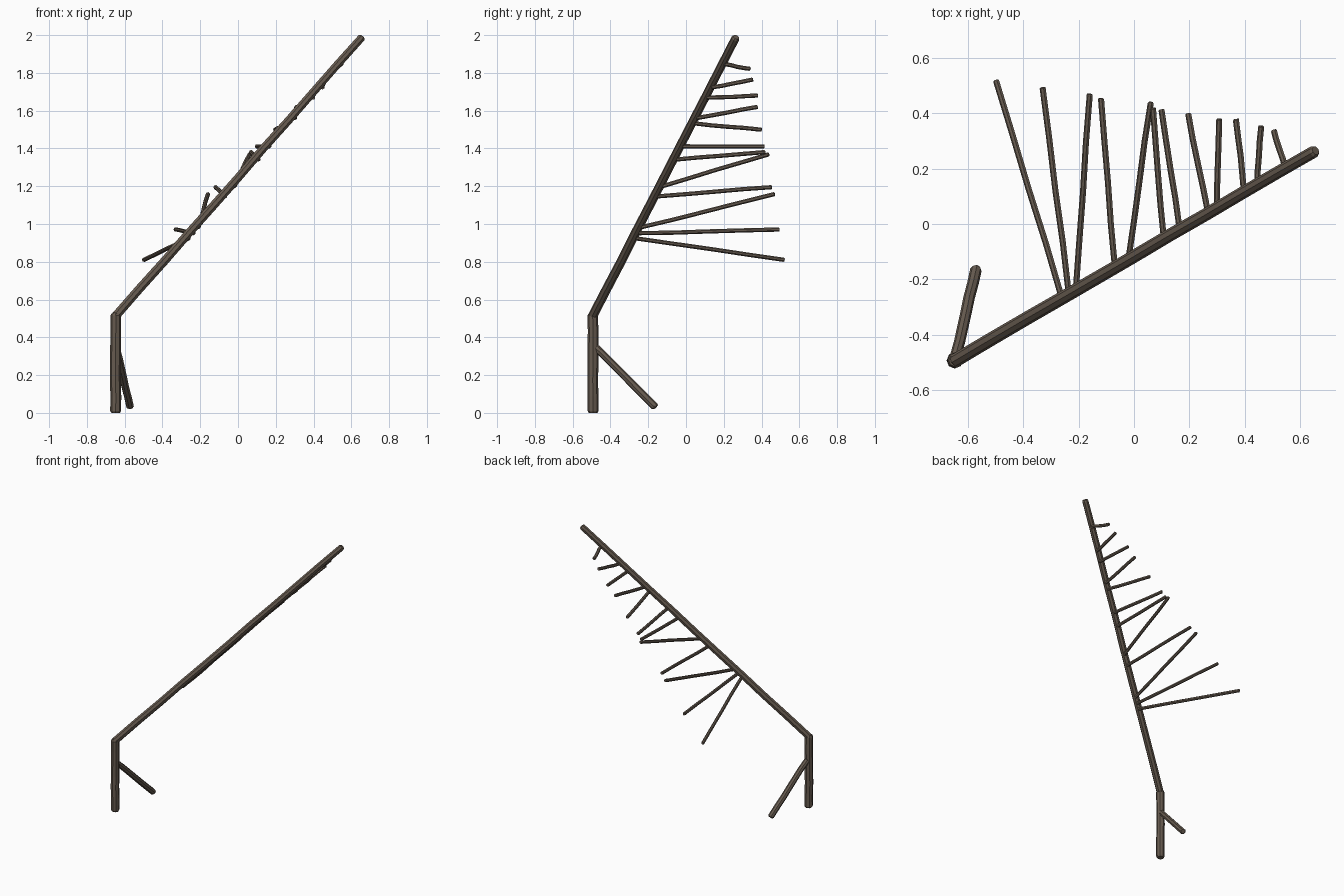
import bpy, math, random
from mathutils import Vector

if "Cube" in bpy.data.objects:
    bpy.data.objects.remove(bpy.data.objects["Cube"])

random.seed(4)
wood = bpy.data.materials.new("weathered brown wood")
wood.diffuse_color = (0.135, 0.105, 0.08, 1)
wood.use_nodes = True
wood.node_tree.nodes["Principled BSDF"].inputs["Base Color"].default_value = wood.diffuse_color


def stick(name, a, b, r1, r2, sides=8, rings=6, wobble=0.0015):
    """Slightly irregular tapered stick from a to b with rounded end rims."""
    a, b = Vector(a), Vector(b)
    d = b - a
    q = d.to_track_quat('Z', 'Y')
    length = d.length
    lip = r2 * 0.4
    stops = [(0, 0.8), (lip, 1)]
    stops += [(length * i / rings, 1) for i in range(1, rings)]
    stops += [(length - lip, 1), (length, 0.75)]
    verts, faces = [], []
    for h, s in stops:
        r = (r1 + (r2 - r1) * h / length) * s
        ox, oy = random.uniform(-wobble, wobble), random.uniform(-wobble, wobble)
        for k in range(sides):
            t = math.tau * k / sides
            verts.append(a + q @ Vector((r * math.cos(t) + ox, r * math.sin(t) + oy, h)))
    for i in range(len(stops) - 1):
        for k in range(sides):
            n = (k + 1) % sides
            faces.append((i * sides + k, i * sides + n, (i + 1) * sides + n, (i + 1) * sides + k))
    last = (len(stops) - 1) * sides
    faces.append(tuple(reversed(range(sides))))
    faces.append(tuple(range(last, last + sides)))
    me = bpy.data.meshes.new(name)
    me.from_pydata(verts, [], faces)
    me.materials.append(wood)
    ob = bpy.data.objects.new(name, me)
    bpy.context.collection.objects.link(ob)
    return ob


# Upright post, long leaning pole and side brace
stick("post", (-0.648, -0.493, 0), (-0.648, -0.493, 0.527), 0.029, 0.028)
stick("leaning_pole", (-0.65, -0.495, 0.51), (0.657, 0.265, 1.99), 0.025, 0.022, rings=10)
stick("brace", (-0.645, -0.48, 0.35), (-0.57, -0.16, 0.03), 0.020, 0.021)

# Branches leaning out from the pole: start, end
branches = [
    ((-0.26, -0.265, 0.925), (-0.50, 0.52, 0.81)),
    ((-0.235, -0.25, 0.95), (-0.33, 0.495, 0.97)),
    ((-0.21, -0.235, 0.982), (-0.16, 0.47, 1.16)),
    ((-0.07, -0.155, 1.147), (-0.12, 0.455, 1.195)),
    ((-0.02, -0.125, 1.20), (0.06, 0.44, 1.37)),
    ((0.107, -0.05, 1.343), (0.07, 0.42, 1.38)),
    ((0.167, -0.02, 1.41), (0.10, 0.415, 1.41)),
    ((0.27, 0.04, 1.532), (0.195, 0.40, 1.50)),
    ((0.30, 0.055, 1.562), (0.31, 0.38, 1.62)),
    ((0.40, 0.11, 1.668), (0.37, 0.38, 1.68)),
    ((0.445, 0.135, 1.722), (0.46, 0.355, 1.765)),
    ((0.55, 0.20, 1.847), (0.505, 0.34, 1.82)),
]
for i, (a, b) in enumerate(branches):
    stick(f"branch_{i + 1}", a, b, 0.0115, 0.0115, sides=7, rings=4)
